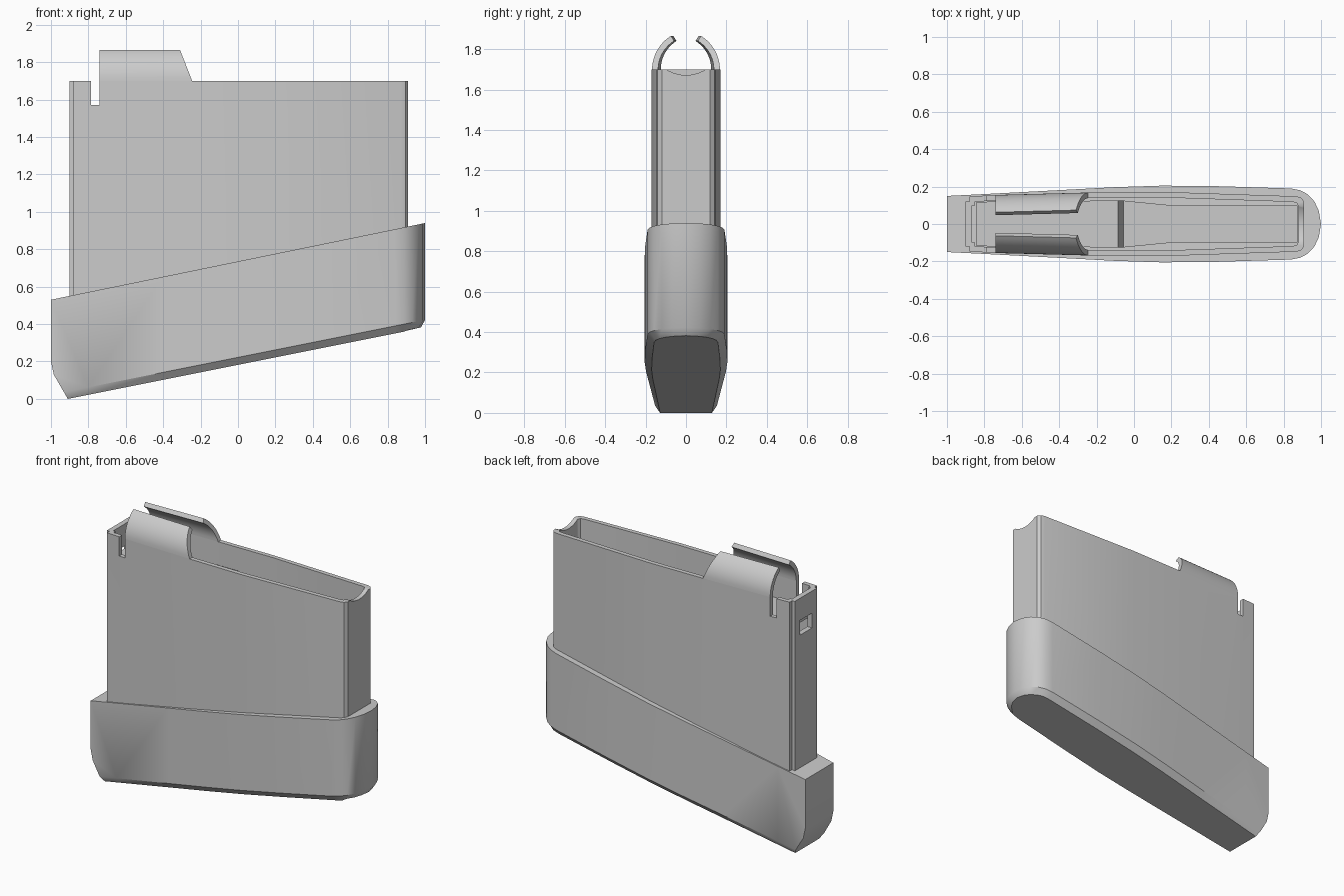
import bpy, bmesh, math
from mathutils import Vector

if "Cube" in bpy.data.objects:
    bpy.data.objects.remove(bpy.data.objects["Cube"])


def finish(bm, name, smooth=True):
    bmesh.ops.recalc_face_normals(bm, faces=bm.faces[:])
    me = bpy.data.meshes.new(name)
    bm.to_mesh(me)
    bm.free()
    ob = bpy.data.objects.new(name, me)
    bpy.context.collection.objects.link(ob)
    bpy.context.view_layer.objects.active = ob
    ob.select_set(True)
    if smooth:
        bpy.ops.object.shade_smooth_by_angle(angle=math.radians(35))
    ob.select_set(False)
    return ob


def loft(rings, closed=False):
    """Skin closed rings; join last to first, or cap both ends."""
    bm = bmesh.new()
    rows = [[bm.verts.new(p) for p in r] for r in rings]
    n = len(rows[0])
    pairs = list(zip(rows, rows[1:])) + ([(rows[-1], rows[0])] if closed else [])
    for a, b in pairs:
        for i in range(n):
            j = (i + 1) % n
            bm.faces.new((a[i], a[j], b[j], b[i]))
    if not closed:
        bm.faces.new(rows[0])
        bm.faces.new(rows[-1])
    return bm


def mirrored(half):
    """Full plan outline from its +y half."""
    return half + [(x, -y) for x, y in reversed(half) if y > 0]


def cut(ob, cutter):
    m = ob.modifiers.new("cut", 'BOOLEAN')
    m.operation, m.solver, m.object = 'DIFFERENCE', 'EXACT', cutter
    bpy.context.view_layer.objects.active = ob
    bpy.ops.object.modifier_apply(modifier=m.name)
    bpy.data.objects.remove(cutter)


def box(lo, hi):
    return finish(loft([[(lo[0], lo[1], z), (hi[0], lo[1], z), (hi[0], hi[1], z), (lo[0], hi[1], z)]
                        for z in (lo[2], hi[2])]), "cutter", False)


# Slanted base pad with chamfered underside
base = mirrored([(-1, .15), (-.8, .16), (-.4, .181), (-.1, .197), (.15, .205), (.45, .202),
                 (.84, .19), (.89, .18), (.93, .158), (.965, .12), (.988, .07), (1, 0)])
bm = loft([[(x, y, .735 + .205 * x) for x, y in base],
           [(x, y, .222 + .2 * x) for x, y in base],
           [(x - (.022 if x > .9 else 0), y * .83, .182 + .2 * x) for x, y in base]])
bmesh.ops.recalc_face_normals(bm, faces=bm.faces[:])
rear = [(-1, .2), (-.985, .13), (-.91, 0)]
for (x0, z0), (x1, z1) in zip(rear, rear[1:]):
    bmesh.ops.bisect_plane(bm, geom=bm.verts[:] + bm.edges[:] + bm.faces[:],
                           plane_co=(x0, 0, z0), plane_no=Vector((z1 - z0, 0, x0 - x1)).normalized(),
                           clear_outer=True)
    bmesh.ops.holes_fill(bm, edges=[e for e in bm.edges if e.is_boundary], sides=0)
finish(bm, "base_pad")

# Hollow body shell
outer = mirrored([(-.9, .12), (-.88, .12), (-.88, .147), (-.74, .155), (-.25, .168),
                  (.15, .172), (.87, .148), (.895, .14), (.91, .12)])
inner = mirrored([(-.865, .10), (-.85, .10), (-.85, .119), (-.74, .125), (-.25, .138),
                  (.15, .142), (.85, .118), (.87, .112), (.88, .095)])
TOP = 1.7
body = finish(loft([[(x, y, TOP) for x, y in outer],
                    [(x, y, TOP) for x, y in inner],
                    [(x, y, .3 + .2 * x) for x, y in inner],
                    [(x, y, .3 + .2 * x) for x, y in outer]], closed=True), "body_shell", False)
# Side notches, rear window and front dip
cut(body, box((-.785, -.3, 1.57), (-.74, .3, 1.8)))
cut(body, box((-1, -.065, 1.45), (-.8, .065, 1.55)))
r = .18
cut(body, finish(loft([[(x, r * math.cos(a), 1.672 + r + r * math.sin(a))
                        for a in (2 * math.pi * i / 64 for i in range(64))] for x in (.8, 1)]),
                 "cutter", False))
bpy.context.view_layer.objects.active = body
body.select_set(True)
bpy.ops.object.shade_smooth_by_angle(angle=math.radians(35))
body.select_set(False)

# Curved feed lips, one on each side
N = 10
for side, name in ((1, "feed_lip_left"), (-1, "feed_lip_right")):
    rings = []
    for i in range(N + 1):
        a = math.radians(58) * i / N
        ring = []
        for rad, end in ((.196, 0), (.196, 1), (.166, 1), (.166, 0)):
            h = rad * math.sin(a)
            x = -.245 - .065 * h / .166 if end else -.74
            w = .155 + .013 * (x + .74) / .49
            ring.append((x, side * (w - .196 + rad * math.cos(a)), TOP + h))
        rings.append(ring)
    finish(loft(rings), name)

# Stepped follower inside the body
sections = [(-.845, 1.55, .115), (-.74, 1.55, .122), (-.085, 1.55, .125), (-.055, 1.42, .125),
            (.2, 1.42, .1), (.875, 1.42, .1)]
finish(loft([[(x, -w, z), (x, w, z), (x, w, z - .06), (x, -w, z - .06)]
             for x, z, w in sections]), "follower")
